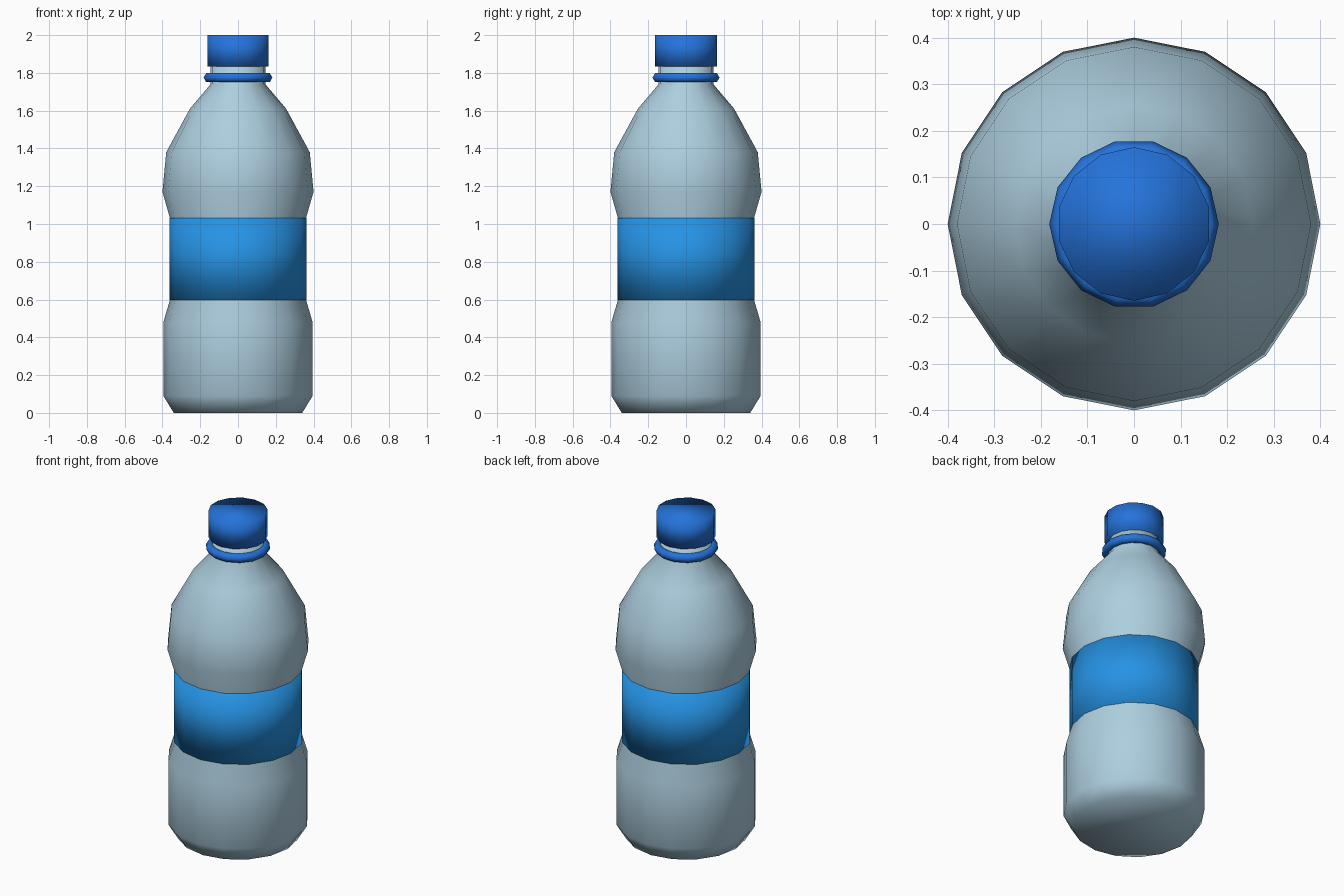
import bpy, bmesh
from math import sin, cos, pi, tau

cube = bpy.data.objects.get("Cube")
if cube:
    bpy.data.objects.remove(cube, do_unlink=True)


def make_material(name, color):
    mat = bpy.data.materials.new(name)
    mat.use_nodes = True
    mat.diffuse_color = (*color, 1)
    mat.node_tree.nodes["Principled BSDF"].inputs["Base Color"].default_value = (*color, 1)
    return mat


def lathe(name, profile, sides, mat, start=0.0, ring=False):
    """Revolve (radius, z) points about z; ends are capped unless the profile is a closed ring."""
    bm = bmesh.new()
    loops = [[bm.verts.new((r * cos(start + tau * i / sides), r * sin(start + tau * i / sides), z))
              for i in range(sides)] for r, z in profile]
    pairs = list(zip(loops, loops[1:]))
    if ring:
        pairs.append((loops[-1], loops[0]))
    else:
        bm.faces.new(loops[0][::-1])
        bm.faces.new(loops[-1])
    for low, high in pairs:
        for i in range(sides):
            j = (i + 1) % sides
            bm.faces.new((low[i], low[j], high[j], high[i]))
    bmesh.ops.recalc_face_normals(bm, faces=bm.faces)
    for face in bm.faces:
        face.smooth = True
    mesh = bpy.data.meshes.new(name)
    bm.to_mesh(mesh)
    bm.free()
    mesh.materials.append(mat)
    obj = bpy.data.objects.new(name, mesh)
    bpy.context.collection.objects.link(obj)
    return obj


plastic = make_material("pale blue plastic", (0.42, 0.62, 0.74))
label_blue = make_material("label blue", (0.019, 0.29, 0.78))
cap_blue = make_material("cap blue", (0.018, 0.17, 0.70))

# Bottle body, from base to neck
lathe("bottle_body", [(0.34, 0), (0.395, 0.09), (0.395, 0.48), (0.357, 0.61), (0.357, 1.02),
                      (0.4, 1.17), (0.38, 1.38), (0.255, 1.61), (0.145, 1.74), (0.145, 1.85)],
      16, plastic)

# Wrapped label band
lathe("label", [(0.363, 0.597), (0.363, 1.033)], 16, label_blue)

# Tamper ring with a six-sided section
section = [(0.155 + 0.027 * cos(tau * k / 6), 1.775 + 0.027 * sin(tau * k / 6)) for k in range(6)]
lathe("neck_ring", section, 14, cap_blue, ring=True)

# Screw cap
lathe("cap", [(0.165, 1.835), (0.165, 2.0)], 14, cap_blue, start=pi / 2)
